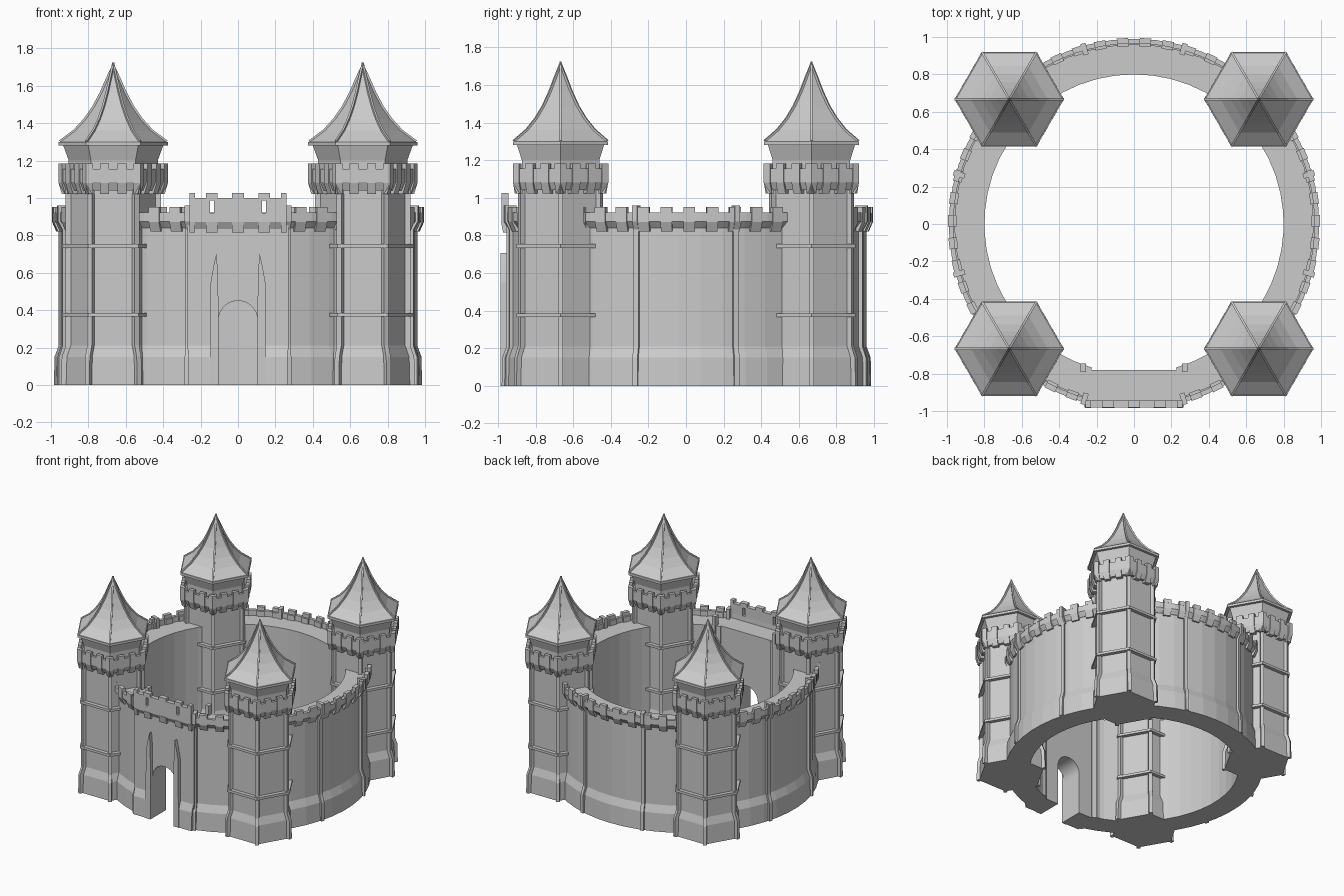
import bpy, bmesh
from math import sin, cos, pi, radians

if "Cube" in bpy.data.objects:
    bpy.data.objects.remove(bpy.data.objects["Cube"])

def finish(bm, name):
    bmesh.ops.remove_doubles(bm, verts=bm.verts, dist=1e-5)
    bmesh.ops.recalc_face_normals(bm, faces=bm.faces)
    me = bpy.data.meshes.new(name)
    bm.to_mesh(me)
    bm.free()
    ob = bpy.data.objects.new(name, me)
    bpy.context.collection.objects.link(ob)
    return ob

def sweep(bm, prof, n, a0=0, a1=360):
    """Sweep a closed (radius, z) profile about z; cap it when it is not a full turn."""
    full = abs(a1 - a0) >= 360
    rows = []
    for i in range(n if full else n + 1):
        a = radians(a0 + (a1 - a0) * i / n)
        rows.append([bm.verts.new((r * cos(a), r * sin(a), z)) for r, z in prof])
    m = len(prof)
    for i in range(n):
        p, q = rows[i], rows[(i + 1) % len(rows)]
        for j in range(m):
            k = (j + 1) % m
            if prof[j][0] == 0 and prof[k][0] == 0:
                continue
            bm.faces.new((p[j], q[j], q[k], p[k]))
    if not full:
        bm.faces.new(rows[0])
        bm.faces.new(rows[-1])

def rib(bm, prof, ang, width, off=0):
    """Extrude a (radius, z) outline sideways, standing at an angle about z."""
    a = radians(ang)
    ends = []
    for s in (off - width / 2, off + width / 2):
        ends.append([bm.verts.new((r * cos(a) - s * sin(a), r * sin(a) + s * cos(a), z)) for r, z in prof])
    for e in ends:
        bm.faces.new(e)
    m = len(prof)
    for j in range(m):
        k = (j + 1) % m
        bm.faces.new((ends[0][j], ends[0][k], ends[1][k], ends[1][j]))

def rect(r0, r1, z0, z1):
    return [(r0, z0), (r1, z0), (r1, z1), (r0, z1)]

def plate(bm, pts, y0, y1):
    """Extrude an (x, z) outline from y0 to y1."""
    ends = [[bm.verts.new((x, y, z)) for x, z in pts] for y in (y0, y1)]
    for e in ends:
        bm.faces.new(e)
    for j in range(len(pts)):
        k = (j + 1) % len(pts)
        bm.faces.new((ends[0][j], ends[0][k], ends[1][k], ends[1][j]))

A0, A1 = -90 + 16.3, 270 - 16.3          # curtain wall leaves a gap at the gate

# Round curtain wall with sloped plinth
bm = bmesh.new()
sweep(bm, [(.8, 0), (.985, 0), (.982, .15), (.96, .21), (.96, .88), (.8, .88)], 46, A0, A1)
finish(bm, "curtain_wall")

# Wall parapet with merlons and corbels
bm = bmesh.new()
sweep(bm, [(.95, .84), (.962, .84), (.99, .875), (.99, .922), (.965, .922), (.965, .87), (.95, .87)], 46, A0, A1)
N = 46
step = (A1 - A0) / N
for i in range(N):
    a = A0 + step * (i + .25)
    sweep(bm, rect(.965, .995, .92, .952), 1, a, a + step * .5)
    sweep(bm, [(.95, .82), (.972, .82), (.994, .87), (.994, .922), (.95, .922)], 1, a, a + step * .5)
finish(bm, "wall_parapet")

# Wall buttress ribs
bm = bmesh.new()
for base in (0, 90, 180, 270):
    for d in (-15.8, 15.8):
        rib(bm, [(.94, 0), (1.0, 0), (.998, .15), (.978, .21), (.978, .83), (1.003, .875), (1.003, .96), (.94, .96)],
            base + d, .028)
finish(bm, "wall_ribs")

# Gatehouse with arched passage
bm = bmesh.new()
W, S = .105, .345
arch = [(W * cos(pi * i / 16), S + W * sin(pi * i / 16)) for i in range(17)]
plate(bm, [(-.27, 0), (-.27, .88), (.27, .88), (.27, 0), (W, 0)] + arch + [(-W, 0)], -.955, -.78)
for s in (-1, 1):
    rib(bm, [(.94, 0), (.98, 0), (.977, .15), (.955, .21), (.94, .21)], -90, .13, s * .2)
    rib(bm, rect(.745, .79, 0, .96), -90, .03, s * .272)
finish(bm, "gatehouse")

# Pointed gate pilasters
bm = bmesh.new()
for s in (-1, 1):
    plate(bm, [(s * x, z) for x, z in
               ((.152, 0), (.105, 0), (.105, .45), (.109, .62), (.115, .705), (.13, .64), (.146, .55), (.148, .2))],
          -.985, -.94)
finish(bm, "gate_pilasters")

# Gate parapet with arrow slits
bm = bmesh.new()
rib(bm, [(.94, .835), (.96, .835), (.98, .87), (.98, .92), (.945, .92)], -90, .52)
for x0, x1 in ((-.26, -.15), (-.128, .128), (.15, .26)):
    rib(bm, rect(.945, .98, .92, .985), -90, x1 - x0, (x0 + x1) / 2)
rib(bm, rect(.945, .98, .985, 1.0), -90, .52)
for x, w in ((-.245, .03), (-.14, .06), (0, .065), (.14, .06), (.245, .03)):
    rib(bm, rect(.945, .982, 1.0, 1.025), -90, w, x)
    rib(bm, [(.945, .815), (.972, .815), (.983, .87), (.945, .88)], -90, w, x)
finish(bm, "gate_parapet")

# One hexagonal tower, built about its own axis
tower = []
bm = bmesh.new()
sweep(bm, [(0, 0), (.26, 0), (.256, .15), (.235, .21), (.235, 1.15), (0, 1.15)], 6)
tower.append(finish(bm, "tower_shaft"))

bm = bmesh.new()
for i in range(6):
    rib(bm, [(.2, 0), (.279, 0), (.275, .15), (.254, .21), (.254, 1.05), (.2, 1.05)], i * 60, .028)
tower.append(finish(bm, "tower_corner_ribs"))

bm = bmesh.new()
for z in (.375, .743):
    sweep(bm, rect(.225, .27, z - .01, z + .01), 6)
tower.append(finish(bm, "tower_bands"))

bm = bmesh.new()
sweep(bm, [(.23, 1.04), (.262, 1.04), (.286, 1.085), (.286, 1.155), (.262, 1.155), (.262, 1.1), (.23, 1.1)], 6)
C = cos(pi / 6)
for i in range(6):
    for off, w in ((-.127, .037), (-.048, .048), (.048, .048), (.127, .037)):
        rib(bm, [(.23 * C, 1.022), (.27 * C, 1.022), (.293 * C, 1.08), (.293 * C, 1.183),
                 (.262 * C, 1.183), (.262 * C, 1.09), (.23 * C, 1.09)], i * 60 + 30, w, off)
tower.append(finish(bm, "tower_parapet"))

bm = bmesh.new()
sweep(bm, [(0, 1.1), (.238, 1.1), (.238, 1.2), (.267, 1.28), (0, 1.28)], 6)
tower.append(finish(bm, "tower_neck"))

# Concave spire with eave slab and ridge strips
slope = [(.285, 1.3), (.205, 1.36), (.15, 1.42), (.105, 1.485), (.065, 1.56), (.03, 1.64), (0, 1.72)]
bm = bmesh.new()
sweep(bm, [(0, 1.28), (.292, 1.28), (.292, 1.3)] + slope, 6)
tower.append(finish(bm, "tower_roof"))

bm = bmesh.new()
outer = [(r + .007, z + .005) for r, z in slope[:-1]] + [(0, 1.724)]
inner = [(max(r - .012, 0), z) for r, z in slope[:-1]]
for i in range(6):
    rib(bm, outer + inner[::-1], i * 60, .012)
tower.append(finish(bm, "roof_ridges"))

# Place the tower at all four corners
corners = [(-.667, -.667), (.667, -.667), (-.667, .667), (.667, .667)]
for ob in tower:
    for k, (x, y) in enumerate(corners):
        o = ob if k == 0 else ob.copy()
        if k:
            bpy.context.collection.objects.link(o)
        o.location = (x, y, 0)
